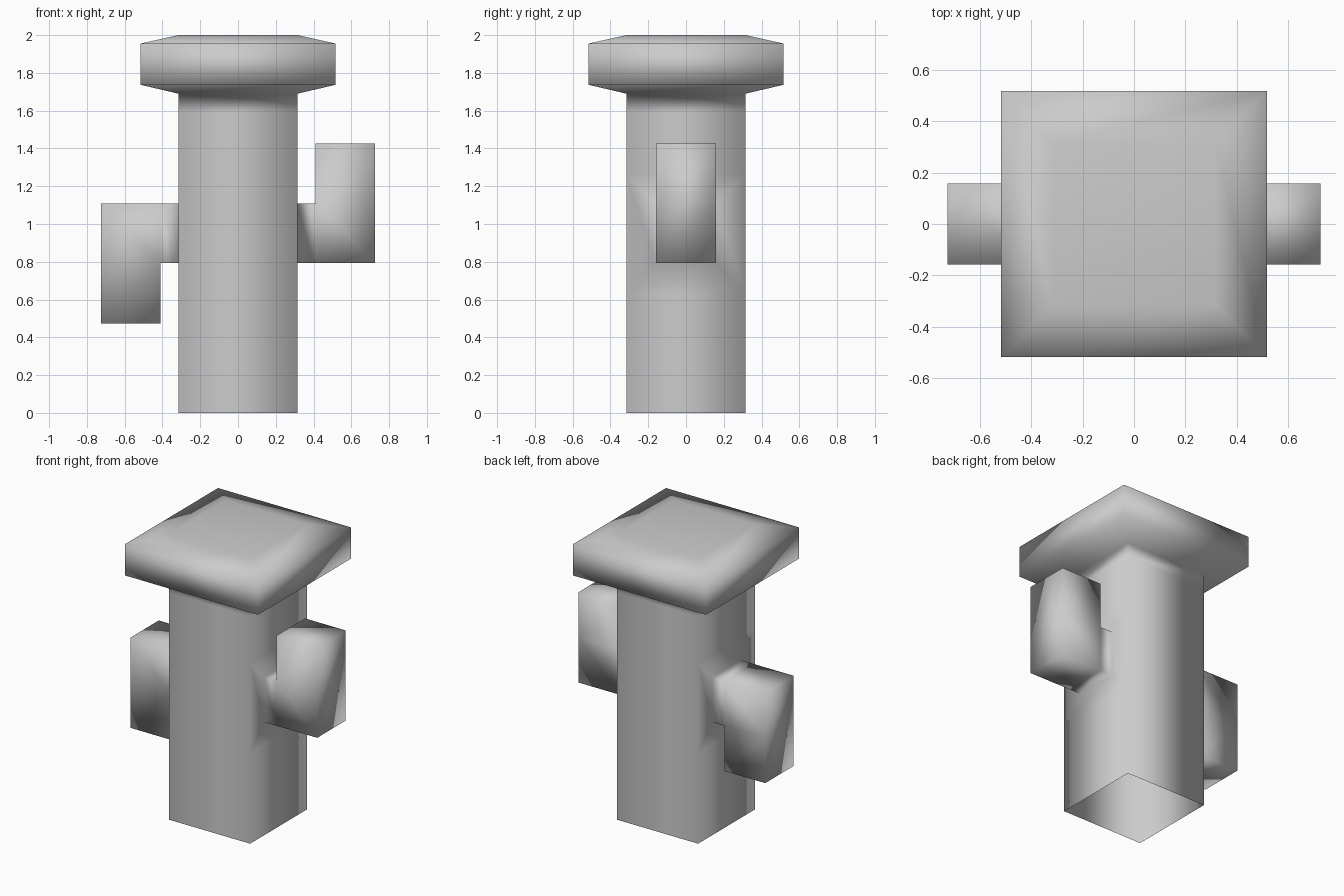
import bpy, bmesh
from mathutils import Vector

if "Cube" in bpy.data.objects:
    bpy.data.objects.remove(bpy.data.objects["Cube"])

HALF = 0.315        # half width of the trunk
MID = 0.95          # height of the arm joints

grey = bpy.data.materials.new("plain grey")
grey.diffuse_color = (0.6, 0.6, 0.6, 1)
grey.use_nodes = True
grey.node_tree.nodes["Principled BSDF"].inputs["Base Color"].default_value = grey.diffuse_color

bm = bmesh.new()


def bridge(low, high):
    for i in range(4):
        j = (i + 1) % 4
        bm.faces.new((low[i], low[j], high[j], high[i]))


def square_ring(half, z):
    return [bm.verts.new((x * half, y * half, z))
            for x, y in ((-1, -1), (1, -1), (1, 1), (-1, 1))]


def face_at(centre):
    return min(bm.faces, key=lambda f: (f.calc_center_median() - Vector(centre)).length)


def extrude(face, offset=(0, 0, 0), scale=1.0):
    """Replace a quad by a moved or shrunken copy joined to its border."""
    base = list(face.verts)
    centre = face.calc_center_median()
    new = [bm.verts.new(centre + (v.co - centre) * scale + Vector(offset)) for v in base]
    bm.faces.remove(face)
    bridge(base, new)
    return bm.faces.new(new)


# Trunk, open at the bottom, flaring into the bevelled cap slab
profile = [(HALF, 0), (HALF, MID - HALF), (HALF, MID + HALF), (HALF, 1.595),
           (HALF, 1.69), (0.517, 1.737), (0.517, 1.955), (HALF, 2.0)]
rings = [square_ring(h, z) for h, z in profile]
for low, high in zip(rings, rings[1:]):
    bridge(low, high)
bm.faces.new(rings[-1])

# Bent arms: the right one turns up, the left one turns down
for side in (1, -1):
    root = extrude(face_at((side * HALF, 0, MID)), scale=0.5)
    stub = extrude(root, (side * 0.095, 0, 0))
    extrude(stub, (side * HALF, 0, 0))
    elbow = face_at((side * 0.5675, 0, MID + side * HALF / 2))
    extrude(elbow, (0, 0, side * 0.318))

for f in bm.faces:
    f.smooth = True

mesh = bpy.data.meshes.new("post_with_arms")
bm.to_mesh(mesh)
bm.free()
mesh.materials.append(grey)
post = bpy.data.objects.new("post_with_arms", mesh)
bpy.context.collection.objects.link(post)
